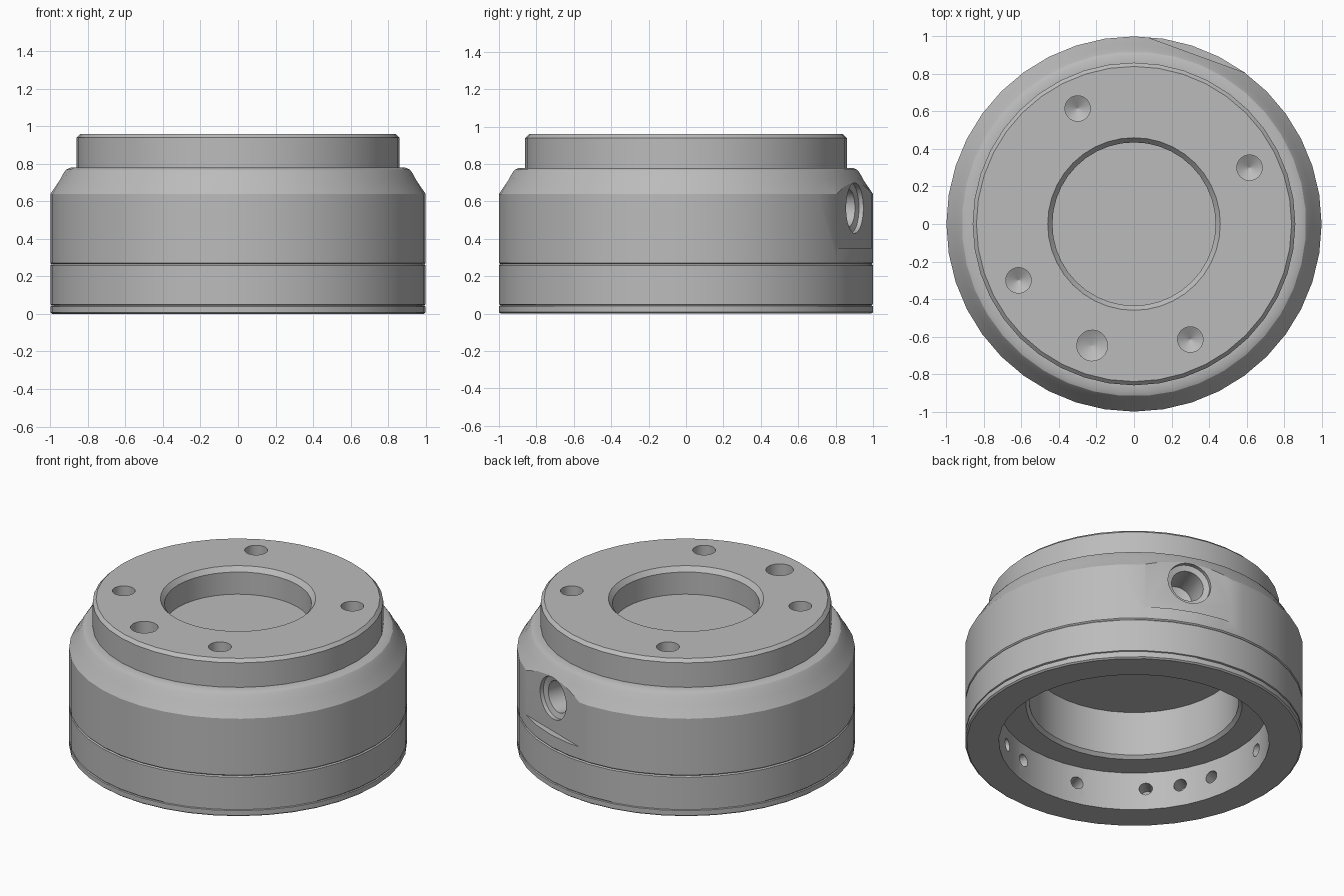
import bpy, bmesh, math
from mathutils import Matrix, Vector

old = bpy.data.objects.get("Cube")
if old:
    bpy.data.objects.remove(old)

SEG = 40

metal = bpy.data.materials.new("plain_grey")
metal.use_nodes = True
grey = (0.5, 0.5, 0.5, 1)
metal.diffuse_color = grey
metal.node_tree.nodes["Principled BSDF"].inputs["Base Color"].default_value = grey


def make_object(name, bm):
    bmesh.ops.recalc_face_normals(bm, faces=bm.faces)
    mesh = bpy.data.meshes.new(name)
    bm.to_mesh(mesh)
    bm.free()
    obj = bpy.data.objects.new(name, mesh)
    bpy.context.collection.objects.link(obj)
    mesh.materials.append(metal)
    return obj


def add_lathe(bm, profile, seg=SEG, matrix=Matrix(), closed=False):
    """Revolve (radius, height, twist) points about z; cap the ends unless closed."""
    rings = []
    for r, z, *twist in profile:
        shift = twist[0] if twist else 0
        ring = []
        for i in range(seg):
            a = (i + shift) * math.tau / seg
            ring.append(bm.verts.new(matrix @ Vector((r * math.cos(a), r * math.sin(a), z))))
        rings.append(ring)
    pairs = list(zip(rings, rings[1:]))
    if closed:
        pairs.append((rings[-1], rings[0]))
    else:
        bm.faces.new(rings[0])
        bm.faces.new(rings[-1])
    for low, high in pairs:
        for i in range(seg):
            j = (i + 1) % seg
            # Two triangles per step keep the twisted band faceted
            bm.faces.new((low[i], low[j], high[i]))
            bm.faces.new((low[j], high[j], high[i]))


def radial(angle, distance, z):
    """Frame whose z axis points outward at the given angle."""
    return (Matrix.Rotation(math.radians(angle), 4, 'Z')
            @ Matrix.Translation((distance, 0, z))
            @ Matrix.Rotation(math.pi / 2, 4, 'Y'))


def cut(target, name, bm):
    cutter = make_object(name, bm)
    cutter.hide_render = True
    mod = target.modifiers.new(name, 'BOOLEAN')
    mod.operation = 'DIFFERENCE'
    mod.solver = 'EXACT'
    mod.object = cutter
    bpy.context.view_layer.objects.active = target
    bpy.ops.object.modifier_apply(modifier=name)
    bpy.data.objects.remove(cutter)


# Housing: lower cavity, outer wall, faceted shoulder, raised collar, upper recess
bm = bmesh.new()
half = 0.5
add_lathe(bm, [
    (0.62, 0.56), (0.62, 0.27), (0.64, 0.25), (0.82, 0.25), (0.82, 0.265),
    (0.993, 0.265), (1, 0.272), (1, 0.64),
    (0.955, 0.71, half), (0.932, 0.752, half), (0.918, 0.77, half), (0.895, 0.78, half),
    (0.86, 0.78), (0.86, 0.94), (0.84, 0.96),
    (0.46, 0.96), (0.435, 0.93), (0.435, 0.785)])
housing = make_object("housing", bm)

# Base ring with a fine groove near the bottom
bm = bmesh.new()
add_lathe(bm, [
    (0.8, 0), (0.99, 0), (1, 0.008), (1, 0.04), (0.993, 0.043), (0.993, 0.047),
    (1, 0.05), (1, 0.258), (0.993, 0.265), (0.8, 0.265)], closed=True)
base_ring = make_object("base_ring", bm)

# Drilled holes with conical bottoms in the top face
bm = bmesh.new()
for angle, r in [(26, 0.068), (116, 0.068), (206, 0.068), (296, 0.068), (251, 0.082)]:
    spot = Matrix.Rotation(math.radians(angle), 4, 'Z') @ Matrix.Translation((0.685, 0, 0.96))
    add_lathe(bm, [(0.002, -0.2), (r, -0.16), (r, 0.1)], 24, spot)
cut(housing, "top_hole_cutter", bm)

# Flat on the outer wall, with its ledge
PORT = 70
bm = bmesh.new()
bmesh.ops.create_cube(bm, size=1, matrix=Matrix.Rotation(math.radians(PORT), 4, 'Z')
                      @ Matrix.Translation((1.06, 0, 0.65)) @ Matrix.Diagonal((0.2, 1, 0.6, 1)))
cut(housing, "flat_cutter", bm)

# Side port with a countersunk mouth
bm = bmesh.new()
add_lathe(bm, [(0.002, -0.27), (0.1, -0.23), (0.1, -0.035), (0.135, -0.025), (0.135, 0.1)],
          32, radial(PORT, 0.96, 0.565))
cut(housing, "port_cutter", bm)

# Small blind holes around the inside of the base ring
bm = bmesh.new()
angles = [quarter + step for quarter in range(0, 360, 90) for step in (15, 30, 75)] + [225]
for angle in angles:
    add_lathe(bm, [(0.04, -0.1), (0.04, 0.08), (0.002, 0.1)], 16, radial(angle, 0.82, 0.14))
cut(base_ring, "inner_hole_cutter", bm)

# Smooth curved walls, keep machined edges crisp
bpy.ops.object.select_all(action='DESELECT')
for obj in (housing, base_ring):
    obj.select_set(True)
    bpy.context.view_layer.objects.active = obj
bpy.ops.object.shade_smooth_by_angle(angle=math.radians(28))
